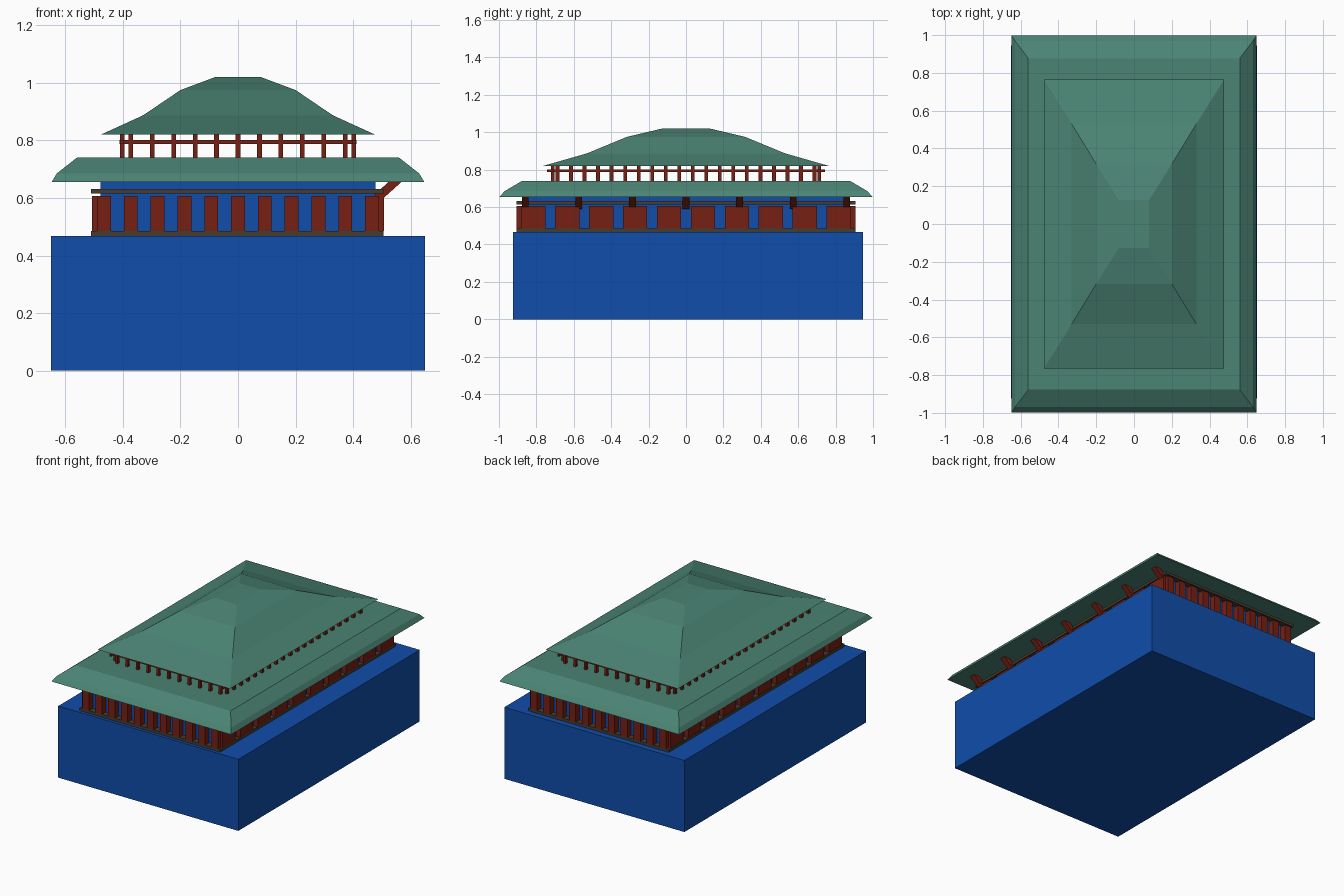
import bpy, bmesh, math

if "Cube" in bpy.data.objects:
    bpy.data.objects.remove(bpy.data.objects["Cube"])


def material(name, color):
    m = bpy.data.materials.new(name)
    m.diffuse_color = (*color, 1)
    m.use_nodes = True
    m.node_tree.nodes["Principled BSDF"].inputs["Base Color"].default_value = m.diffuse_color
    return m


BLUE = material("blue", (0.005, 0.075, 0.40))
GREEN = material("roof green", (0.07, 0.23, 0.175))
RED = material("dark red", (0.18, 0.014, 0.006))
BROWN = material("brown", (0.06, 0.045, 0.03))


def finish(bm, name, mat):
    bmesh.ops.recalc_face_normals(bm, faces=bm.faces)
    mesh = bpy.data.meshes.new(name)
    bm.to_mesh(mesh)
    bm.free()
    mesh.materials.append(mat)
    ob = bpy.data.objects.new(name, mesh)
    bpy.context.collection.objects.link(ob)
    return ob


def box(name, mat, x, y, z):
    """Box from (min, max) ranges on each axis."""
    bm = bmesh.new()
    bmesh.ops.create_cube(bm, size=1)
    for v in bm.verts:
        v.co = [sum(r) / 2 + c * (r[1] - r[0]) for r, c in zip((x, y, z), v.co)]
    return finish(bm, name, mat)


def around(c, w):
    return (c - w / 2, c + w / 2)


def hip_roof(name, levels):
    """Stack of rectangles (half x, half y, z) skinned into a closed roof."""
    bm = bmesh.new()
    rings = [[bm.verts.new((sx * a, sy * b, z))
              for sx, sy in ((-1, -1), (1, -1), (1, 1), (-1, 1))]
             for a, b, z in levels]
    for lo, hi in zip(rings, rings[1:]):
        for i in range(4):
            j = (i + 1) % 4
            bm.faces.new((lo[i], lo[j], hi[j], hi[i]))
    bm.faces.new(rings[0][::-1])
    bm.faces.new(rings[-1])
    return finish(bm, name, GREEN)


# Base block and the inner hall
box("base", BLUE, (-0.65, 0.65), (-0.925, 0.945), (0, 0.467))
box("hall_core", BLUE, (-0.477, 0.477), (-0.865, 0.865), (0.46, 0.66))

# Sill and lintel bands round the hall
box("sill", BROWN, (-0.51, 0.505), (-0.905, 0.905), (0.467, 0.485))
box("lintel", BROWN, (-0.51, 0.505), (-0.905, 0.905), (0.615, 0.632))

# Hall pillars: narrow on front and back, wide on the sides
for s in (-1, 1):
    for i in range(-5, 6):
        box("end_pillar", RED, around(0.0932 * i, 0.048),
            around(0.882 * s, 0.046), (0.485, 0.607))
    for i in range(10):
        box("side_pillar", RED, around(0.484 * s, 0.046),
            around(-0.817 + i * 1.634 / 9, 0.13), (0.485, 0.607))

# Slanted eave brackets on the right side
for i in range(-3, 4):
    b = box("eave_bracket", RED, (-0.055, 0.055), (-0.018, 0.018), (-0.015, 0.015))
    b.location = (0.525, 0.2865 * i, 0.637)
    b.rotation_euler.y = -math.radians(42)

# Lower roof
hip_roof("lower_roof", [(0.648, 0.997, 0.655), (0.63, 0.97, 0.685), (0.56, 0.877, 0.74)])

# Open gallery: posts and rails
for s in (-1, 1):
    for i in range(-5, 6):
        box("gallery_end_post", RED, around(0.0746 * i, 0.016),
            around(0.712 * s, 0.018), (0.735, 0.825))
    for i in range(20):
        box("gallery_side_post", RED, around(0.402 * s, 0.016),
            around(-0.687 + i * 1.374 / 19, 0.02), (0.735, 0.825))
    box("gallery_end_rail", RED, (-0.412, 0.412), around(0.712 * s, 0.012), (0.787, 0.802))
    box("gallery_side_rail", RED, around(0.402 * s, 0.012), (-0.742, 0.742), (0.787, 0.802))

# Upper curved hip roof
hip_roof("upper_roof", [(0.477, 0.765, 0.82), (0.33, 0.53, 0.887),
                        (0.2, 0.317, 0.975), (0.08, 0.127, 1.02)])
